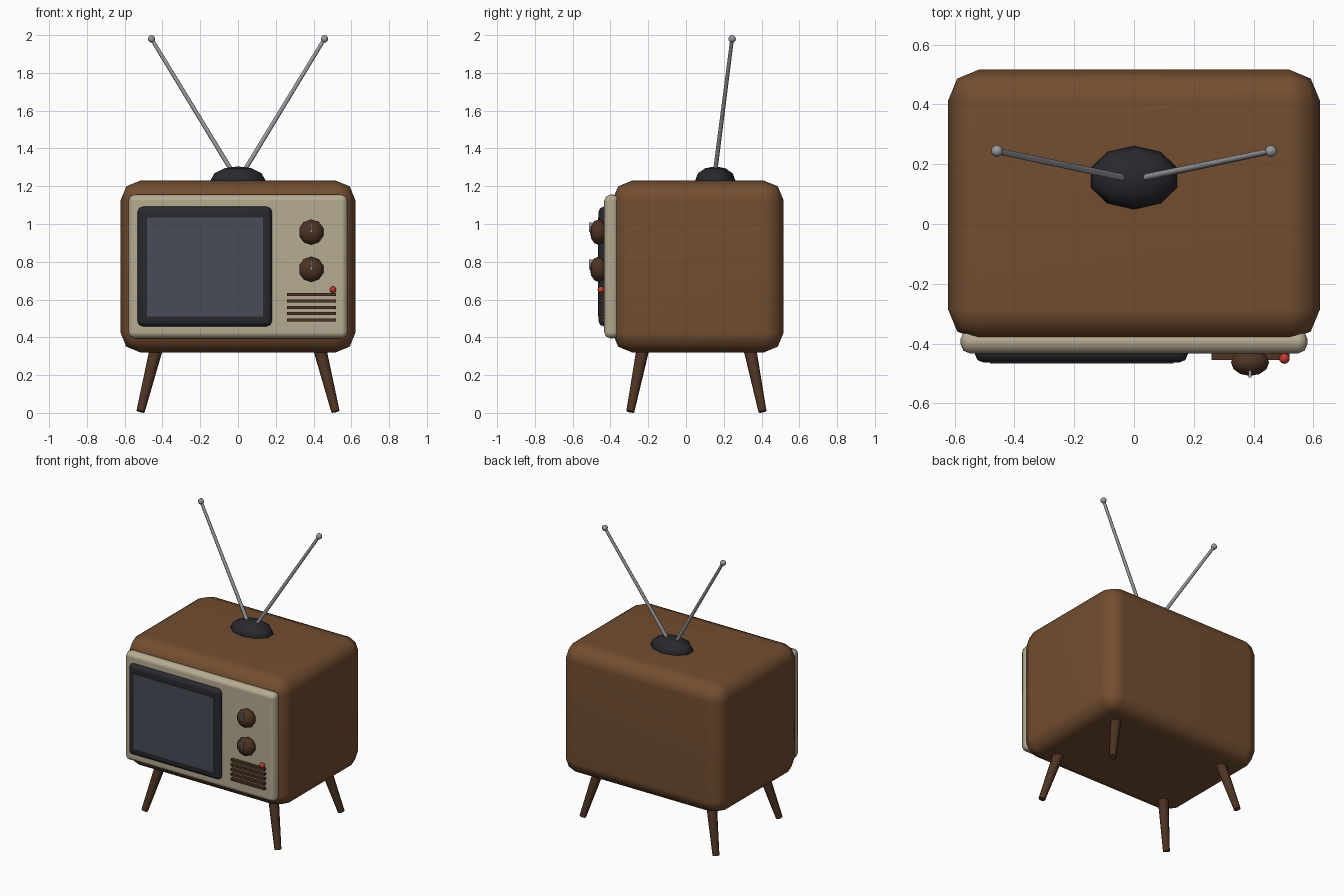
import bpy, bmesh
from math import pi
from mathutils import Vector, Matrix

if "Cube" in bpy.data.objects:
    bpy.data.objects.remove(bpy.data.objects["Cube"])


def material(name, rgb):
    m = bpy.data.materials.new(name)
    m.diffuse_color = (*rgb, 1)
    m.use_nodes = True
    m.node_tree.nodes["Principled BSDF"].inputs["Base Color"].default_value = m.diffuse_color
    return m


WOOD = material("wood", (0.17, 0.075, 0.03))
DARK_WOOD = material("dark wood", (0.075, 0.034, 0.017))
CREAM = material("cream", (0.47, 0.41, 0.29))
BLACK = material("black plastic", (0.021, 0.021, 0.027))
GLASS = material("screen glass", (0.065, 0.07, 0.095))
METAL = material("metal", (0.32, 0.32, 0.34))
RED = material("red lamp", (0.55, 0.04, 0.03))


def finish(name, bm, mat):
    me = bpy.data.meshes.new(name)
    bmesh.ops.recalc_face_normals(bm, faces=bm.faces[:])
    for f in bm.faces:
        f.smooth = True
    bm.to_mesh(me)
    bm.free()
    me.materials.append(mat)
    ob = bpy.data.objects.new(name, me)
    bpy.context.scene.collection.objects.link(ob)
    return ob


def box(name, lo, hi, mat, bevel=0.0, segments=2):
    lo, hi = Vector(lo), Vector(hi)
    bm = bmesh.new()
    bmesh.ops.create_cube(bm, size=1, matrix=Matrix.Translation((lo + hi) / 2)
                          @ Matrix.Diagonal((*(hi - lo), 1)))
    if bevel:
        bmesh.ops.bevel(bm, geom=bm.edges[:], offset=bevel, segments=segments,
                        profile=0.5, affect='EDGES', clamp_overlap=True)
    ob = finish(name, bm, mat)
    if bevel:
        ob.modifiers.new("normals", 'WEIGHTED_NORMAL')
    else:
        ob.data.shade_flat()
    return ob


def ball(name, centre, radii, mat, segments=10, rings=6, turn=0.0):
    bm = bmesh.new()
    bmesh.ops.create_uvsphere(bm, u_segments=segments, v_segments=rings, radius=1,
                              matrix=Matrix.Translation(centre) @ Matrix.Diagonal((*radii, 1))
                              @ Matrix.Rotation(turn, 4, 'X'))
    return finish(name, bm, mat)


def rod(name, a, b, ra, rb, mat, sides=10):
    a, b = Vector(a), Vector(b)
    bm = bmesh.new()
    rot = (b - a).to_track_quat('Z', 'Y').to_matrix().to_4x4()
    bmesh.ops.create_cone(bm, cap_ends=True, segments=sides, radius1=ra, radius2=rb,
                          depth=(b - a).length,
                          matrix=Matrix.Translation((a + b) / 2) @ rot)
    for e in bm.edges:
        e.smooth = not any(len(f.verts) > 4 for f in e.link_faces)
    return finish(name, bm, mat)


# Cabinet, front panel and screen
box("cabinet", (-0.622, -0.39, 0.32), (0.622, 0.517, 1.23), WOOD, 0.105)
box("front_panel", (-0.58, -0.433, 0.395), (0.58, -0.353, 1.155), CREAM, 0.032)
box("screen_bezel", (-0.532, -0.463, 0.458), (0.18, -0.393, 1.092), BLACK, 0.028)
box("screen", (-0.482, -0.466, 0.51), (0.132, -0.43, 1.035), GLASS)

# Tuning knobs with pointers
for label, z in (("upper", 0.957), ("lower", 0.76)):
    ball(label + "_knob", (0.388, -0.463, z), (0.067, 0.045, 0.067), DARK_WOOD, turn=pi / 2)
    box(label + "_knob_pointer", (0.383, -0.514, z), (0.393, -0.49, z + 0.052), METAL)

# Speaker grille and power lamp
for i in range(5):
    z = 0.626 - i * 0.0335
    box(f"speaker_bar_{i + 1}", (0.26, -0.455, z - 0.008), (0.52, -0.425, z + 0.008), DARK_WOOD)
ball("power_lamp", (0.503, -0.45, 0.652), (0.018,) * 3, RED)

# Splayed tapered legs
for sx, side in ((-1, "left"), (1, "right")):
    for sy, end in ((-1, "front"), (1, "back")):
        rod(f"{end}_{side}_leg", (sx * 0.516, 0.055 + sy * 0.35, 0.007),
            (sx * 0.425, 0.055 + sy * 0.277, 0.37), 0.022, 0.036, DARK_WOOD)

# Antenna: base dome, two rods, ball tips
ball("antenna_base", (0, 0.155, 1.232), (0.152, 0.106, 0.073), BLACK)
for sx, side in ((-1, "left"), (1, "right")):
    tip = (sx * 0.458, 0.244, 1.98)
    rod(f"{side}_antenna_rod", (sx * 0.02, 0.152, 1.26), tip, 0.012, 0.01, METAL, 8)
    ball(f"{side}_antenna_tip", tip, (0.02,) * 3, METAL)
